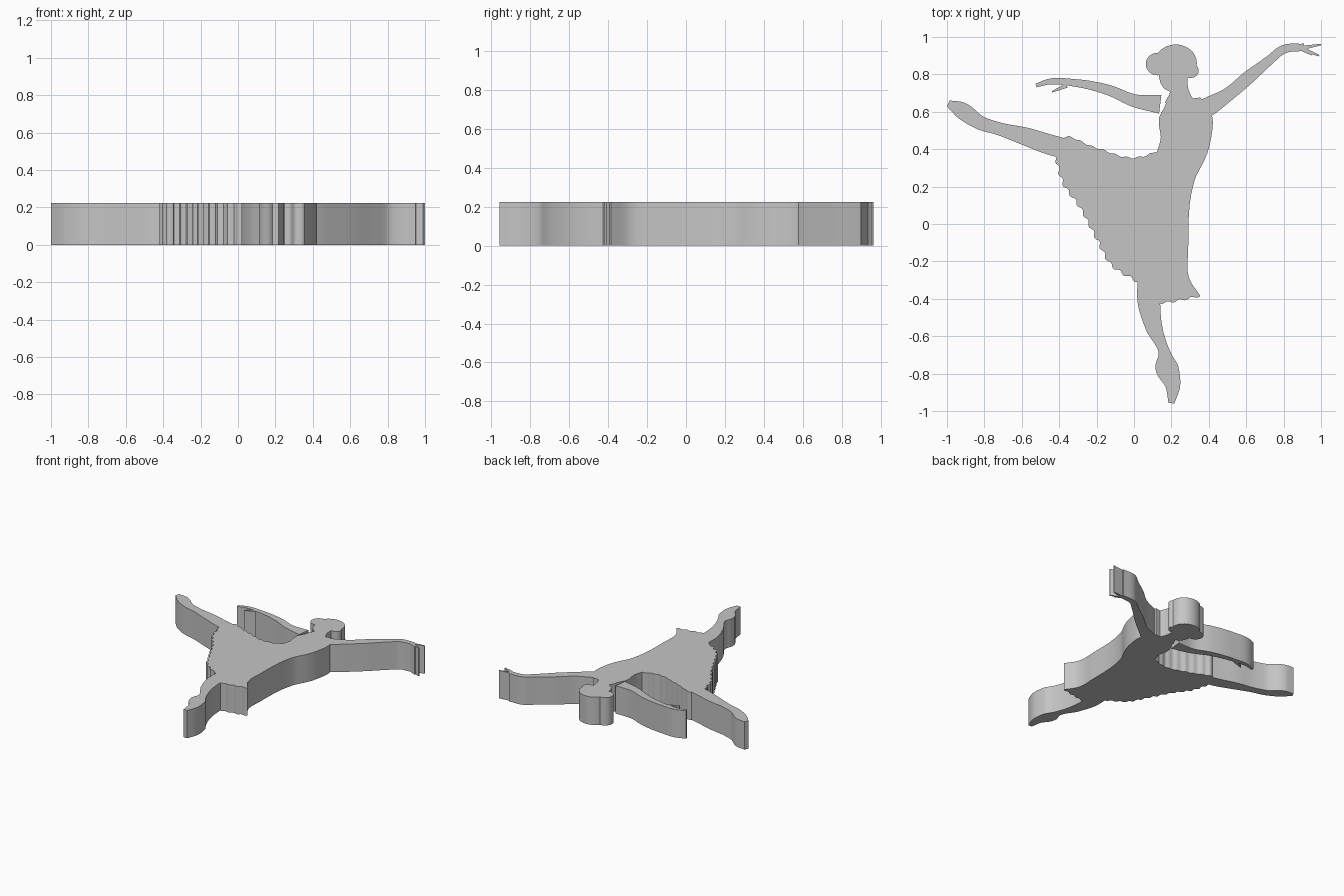
import bpy
import bmesh
import math
from mathutils import Vector
from mathutils.geometry import interpolate_bezier, delaunay_2d_cdt

THICKNESS = 0.225
UNIT = 0.01  # shapes are drawn in hundredths


def smooth_path(points, steps=6):
    """Smooth curve through points given as (x, y, half width)."""
    points = [Vector(p) for p in points]
    spans = [b - a for a, b in zip(points, points[1:])]
    dirs = [s.normalized() for s in spans]
    middle = [(d_in * after.length + d_out * before.length) / (before.length + after.length)
              for before, after, d_in, d_out in zip(spans, spans[1:], dirs, dirs[1:])]
    dirs = [dirs[0]] + middle + [dirs[-1]]
    path = []
    for a, b, da, db in zip(points, points[1:], dirs, dirs[1:]):
        reach = (b - a).length / 3
        path += interpolate_bezier(a, a + da * reach, b - db * reach, b, steps + 1)[:-1]
    return path + [points[-1]]


def sideways(path):
    """Unit normal at every point of a path."""
    ahead = path[1:] + path[-1:]
    behind = path[:1] + path[:-1]
    return [(b - a).to_2d().orthogonal().normalized() for a, b in zip(behind, ahead)]


def limb(*points):
    """Tapered shape around a smooth centre line."""
    path = smooth_path(points)
    sides = sideways(path)
    left = [p.to_2d() + n * p.z for p, n in zip(path, sides)]
    right = [p.to_2d() - n * p.z for p, n in zip(path, sides)]
    return left + right[::-1]


def oval(x, y, rx, ry, count=28):
    turns = [math.tau * i / count for i in range(count)]
    return [Vector((x + rx * math.cos(t), y + ry * math.sin(t))) for t in turns]


def finger(palm, degrees, length):
    x, y = palm
    turn = math.radians(degrees)
    tip = (x + length * math.cos(turn), y + length * math.sin(turn), 0.4)
    return limb((x, y, 1.2), tip)


def cloth_edge(points, depth=0, wave=6.5):
    """Smooth cloth edge, frilled with small waves when it has a depth."""
    path = smooth_path([(x, y, 0) for x, y in points], 16 if depth else 6)
    travelled = 0
    edge = []
    for before, here, side in zip(path[:1] + path, path, sideways(path)):
        travelled += (here - before).length
        edge.append(here.to_2d() + side * depth * math.sin(math.tau * travelled / wave))
    return edge[:-1]


def skirt():
    waist_front, hem_front = (36, 33), (35.5, -38.5)
    hem_leg, hem_back, waist_back = (14, -42), (-42, 36), (20, 45)
    front = [waist_front, (32, 22), (29, -13), (29.5, -29), hem_front]
    under = [hem_front, (23, -41), hem_leg, (2, -31)]
    back = [(2, -31), (-12, -22), (-20, -8), (-29, 9), (-38, 22), hem_back]
    top = [hem_back, (-38, 46), (-21, 41), (1.5, 35.5), (13, 39.5), waist_back]
    return (cloth_edge(front) + cloth_edge(under, 0.6)
            + cloth_edge(back, 0.8) + cloth_edge(top, 0.4))


def merged_figure(outlines):
    """Flat mesh that joins all overlapping outlines into one shape."""
    points, edges = [], []
    for outline in outlines:
        first, count = len(points), len(outline)
        points += [p * UNIT for p in outline]
        edges += [(first + i, first + (i + 1) % count) for i in range(count)]
    verts, _, faces, *_ = delaunay_2d_cdt(points, edges, [], 1, 1e-5)
    bm = bmesh.new()
    corners = [bm.verts.new((v.x, v.y, 0)) for v in verts]
    for face in faces:
        bm.faces.new([corners[i] for i in face])
    bmesh.ops.dissolve_limit(bm, angle_limit=0.001, verts=bm.verts, edges=bm.edges)
    return bm


def thicken(bm, name, height, mat):
    grown = bmesh.ops.extrude_face_region(bm, geom=bm.faces[:], use_keep_orig=True)
    top = [v for v in grown["geom"] if isinstance(v, bmesh.types.BMVert)]
    bmesh.ops.translate(bm, verts=top, vec=(0, 0, height))
    bmesh.ops.recalc_face_normals(bm, faces=bm.faces)
    mesh = bpy.data.meshes.new(name)
    bm.to_mesh(mesh)
    bm.free()
    mesh.materials.append(mat)
    obj = bpy.data.objects.new(name, mesh)
    bpy.context.collection.objects.link(obj)
    return obj


def plain_material(name, colour):
    mat = bpy.data.materials.new(name)
    mat.use_nodes = True
    mat.diffuse_color = colour
    mat.node_tree.nodes["Principled BSDF"].inputs["Base Color"].default_value = colour
    return mat


default_cube = bpy.data.objects.get("Cube")
if default_cube:
    bpy.data.objects.remove(default_cube, do_unlink=True)

# Head with hair bun and chin, then neck
head = oval(22.3, 86, 11.3, 10)
bun = oval(12.5, 85.5, 6.2, 6)
chin = oval(30, 82, 4.6, 4)
neck = limb((22, 81, 9), (22, 77, 8), (24, 72, 5), (24.5, 65, 8))

# Bodice and skirt
bodice = limb((26.5, 66.5, 9), (27.5, 58, 14), (27.3, 44, 13.2), (22, 30, 12))

# Arms from shoulder to wrist, then fingers
raised_arm = limb((35, 60, 5.5), (42, 64, 4.8), (50, 69, 3.6), (61, 78.2, 3.5),
                  (72, 87.2, 2.5), (80, 93.4, 2.3), (91, 94.5, 1.9))
low_arm = limb((14, 64, 5), (0, 66, 3.4), (-13, 71.4, 2.8), (-32, 75.5, 2),
               (-46, 76, 1.5), (-52.3, 74, 1))
raised_palm, low_palm = (89, 94), (-36, 74)
fingers = [finger(raised_palm, 10, 11.2), finger(raised_palm, -22, 10.8),
           finger(raised_palm, -30, 7), finger(low_palm, 203, 8.5)]

# Legs from hip to toe
lifted_leg = limb((-30, 39, 5), (-43.5, 42, 5.4), (-58, 46.8, 4.8), (-72.5, 51, 3.4),
                  (-82, 54, 3.7), (-93, 61.3, 4.2), (-99.3, 64.5, 1.7))
standing_leg = limb((8, -28, 6), (8, -42, 6), (10.6, -55, 4.5), (16.3, -69, 3.2),
                    (17.3, -76, 6), (20.7, -86, 4.1), (20, -95.8, 1.6))

# Flat dancer figure, with smooth walls and crisp rims
figure = merged_figure([head, bun, chin, neck, bodice, skirt(), raised_arm, low_arm,
                        *fingers, lifted_leg, standing_leg])
grey = plain_material("light_grey", (0.56, 0.56, 0.56, 1))
dancer = thicken(figure, "dancer_silhouette", THICKNESS, grey)
bpy.ops.object.select_all(action="DESELECT")
dancer.select_set(True)
bpy.context.view_layer.objects.active = dancer
bpy.ops.object.shade_smooth_by_angle(angle=math.radians(30))
